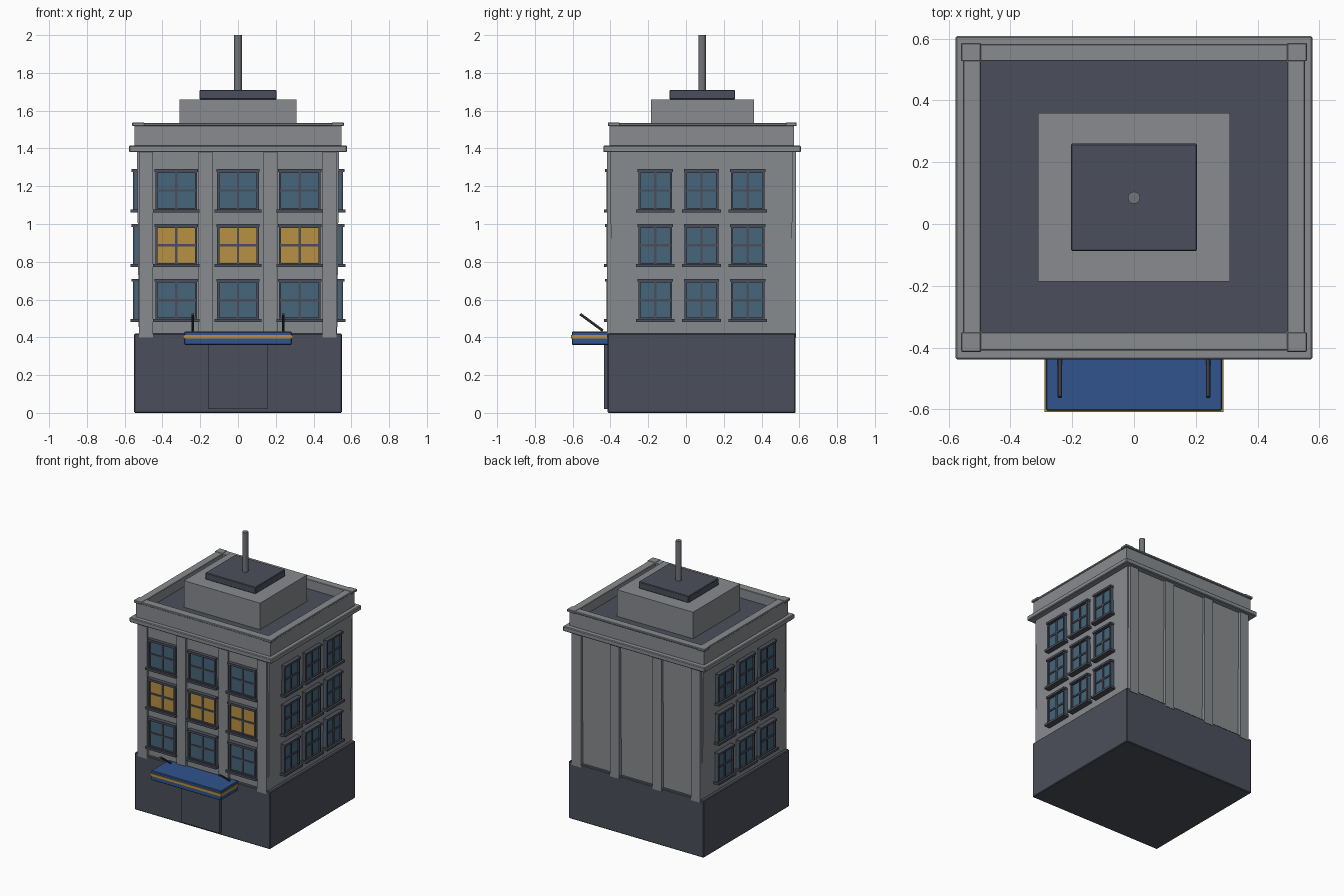
import bpy
import bmesh
from mathutils import Vector

if "Cube" in bpy.data.objects:
    bpy.data.objects.remove(bpy.data.objects["Cube"], do_unlink=True)

MID = 0.085  # depth centre of the tower


def material(name, r, g, b):
    """Flat material from display colour values."""
    rgba = [((c / 255 + 0.055) / 1.055) ** 2.4 for c in (r, g, b)] + [1]
    m = bpy.data.materials.new(name)
    m.use_nodes = True
    m.diffuse_color = rgba
    m.node_tree.nodes["Principled BSDF"].inputs["Base Color"].default_value = rgba
    return m


STONE = material("grey stone", 136, 139, 143)
DARK = material("dark slate", 75, 79, 91)
GLASS = material("blue glass", 70, 101, 123)
LIT = material("lit amber", 184, 145, 66)
BLUE = material("awning blue", 49, 83, 140)
METAL = material("metal grey", 114, 117, 122)


def finish(name, bm, mats, bevel=0):
    bmesh.ops.recalc_face_normals(bm, faces=bm.faces)
    me = bpy.data.meshes.new(name)
    bm.to_mesh(me)
    bm.free()
    for m in mats:
        me.materials.append(m)
    ob = bpy.data.objects.new(name, me)
    bpy.context.scene.collection.objects.link(ob)
    if bevel:
        mod = ob.modifiers.new("soft edges", "BEVEL")
        mod.width = bevel
        mod.segments = 1
    return ob


def add_box(bm, x, y, z, slot=0):
    """Box from (low, high) ranges."""
    verts = bmesh.ops.create_cube(bm, size=1)["verts"]
    for v in verts:
        v.co = Vector([r[0] if c < 0 else r[1] for r, c in zip((x, y, z), v.co)])
    for f in {f for v in verts for f in v.link_faces}:
        f.material_index = slot
    return verts


def box(name, x, y, z, mat, bevel=0):
    bm = bmesh.new()
    add_box(bm, x, y, z)
    return finish(name, bm, [mat], bevel)


def ring(name, hx, y, z, inner_hx, inner_y, mat, bevel=0):
    """Rectangular frame with an open middle."""
    bm = bmesh.new()
    outer = [(-hx, y[0]), (hx, y[0]), (hx, y[1]), (-hx, y[1])]
    inner = [(-inner_hx, inner_y[0]), (inner_hx, inner_y[0]),
             (inner_hx, inner_y[1]), (-inner_hx, inner_y[1])]
    loops = [[bm.verts.new((*p, h)) for p in pts]
             for pts, h in ((outer, z[0]), (outer, z[1]), (inner, z[1]), (inner, z[0]))]
    for a, b in zip(loops, loops[1:] + loops[:1]):
        for i in range(4):
            j = (i + 1) % 4
            bm.faces.new((a[i], a[j], b[j], b[i]))
    return finish(name, bm, [mat], bevel)


def rod(name, start, end, radius, sides, mat):
    a, b = Vector(start), Vector(end)
    bm = bmesh.new()
    bmesh.ops.create_cone(bm, cap_ends=True, segments=sides, radius1=radius,
                          radius2=radius, depth=(b - a).length)
    ob = finish(name, bm, [mat])
    ob.location = (a + b) / 2
    ob.rotation_euler = (b - a).to_track_quat("Z", "Y").to_euler()
    return ob


# Ground floor and slightly flaring tower wall
box("base", (-0.55, 0.55), (-0.415, 0.58), (0, 0.42), DARK, 0.005)
bm = bmesh.new()
for v in add_box(bm, (-0.525, 0.525), (-0.393, 0.557), (0.41, 1.39)):
    if v.co.z > 1:
        v.co.x *= 1.018
        v.co.y += 0.009 if v.co.y > 0 else -0.009
finish("tower_wall", bm, [STONE])

# Pilasters on the front and back
for side, y in (("front", (-0.417, -0.38)), ("back", (0.54, 0.583))):
    for i, x in enumerate((-0.487, -0.172, 0.172, 0.485)):
        box(f"{side}_pilaster_{i + 1}", (x - 0.037, x + 0.037), y, (0.4, 1.39), STONE)

# Cornice, parapet, coping and roof
box("cornice", (-0.578, 0.578), (-0.438, 0.608), (1.38, 1.415), STONE, 0.005)
ring("parapet", 0.548, (-0.405, 0.572), (1.41, 1.525), 0.495, (-0.35, 0.527), STONE)
ring("coping", 0.553, (-0.41, 0.582), (1.52, 1.535), 0.495, (-0.35, 0.527), STONE, 0.003)
for sx in (-1, 1):
    for label, y in (("front", (-0.414, -0.35)), ("back", (0.527, 0.586))):
        box(f"{label}_{'left' if sx > 0 else 'right'}_coping_corner",
            sorted((sx * 0.495, sx * 0.56)), y, (1.519, 1.537), STONE, 0.003)
box("roof", (-0.5, 0.5), (-0.36, 0.53), (1.41, 1.465), DARK)

# Rooftop room and mast
box("rooftop_room", (-0.31, 0.31), (-0.186, 0.36), (1.46, 1.66), STONE)
box("rooftop_slab", (-0.204, 0.204), (-0.088, 0.26), (1.66, 1.71), DARK, 0.004)
rod("mast", (0, MID, 1.7), (0, MID, 2), 0.02, 12, METAL)


def window(name, facing, along, z, width, pane):
    """Framed four-pane window on the front (facing 0) or a side (-1, 1)."""
    bm = bmesh.new()
    w, h = width / 2, 0.105
    bar = 0.006

    def part(a, depth, zz, slot=0):
        if facing:
            wall = 0.52
            add_box(bm, sorted((facing * wall, facing * (wall + depth))),
                    (along + a[0], along + a[1]), (z + zz[0], z + zz[1]), slot)
        else:
            wall = -0.385
            add_box(bm, (along + a[0], along + a[1]), (wall - depth, wall),
                    (z + zz[0], z + zz[1]), slot)

    part((-w, w), 0.024, (-h, h), 1)
    for s in (-1, 1):
        part(sorted((s * w, s * (w - 0.012))), 0.036, (-h, h))
        part((-w, w), 0.036, sorted((s * h, s * (h - 0.012))))
    part((-bar, bar), 0.03, (-h, h))
    part((-w, w), 0.03, (-bar, bar))
    part((-w - 0.004, w + 0.004), 0.043, (h - 0.007, h + 0.008))
    part((-w - 0.013, w + 0.013), 0.05, (-h - 0.01, -h + 0.006))
    finish(name, bm, [DARK, pane])


for row, z in enumerate((0.597, 0.887, 1.177)):
    for col in range(3):
        tag = f"window_{row + 1}_{col + 1}"
        window("front_" + tag, 0, (col - 1) * 0.327, z, 0.222, LIT if row == 1 else GLASS)
        for s, side in ((-1, "right_"), (1, "left_")):
            window(side + tag, s, MID - 0.003 + (col - 1) * 0.245, z, 0.178, GLASS)

# Entrance door, awning with trim band, and its support rods
box("door", (-0.158, 0.156), (-0.435, -0.4), (0.02, 0.37), DARK)
box("awning", (-0.285, 0.285), (-0.604, -0.4), (0.36, 0.43), BLUE, 0.004)
box("awning_trim", (-0.29, 0.29), (-0.609, -0.41), (0.393, 0.412), LIT)
for s, side in ((-1, "right"), (1, "left")):
    rod(f"{side}_awning_rod", (s * 0.24, -0.44, 0.435), (s * 0.24, -0.56, 0.523),
        0.007, 8, DARK)
